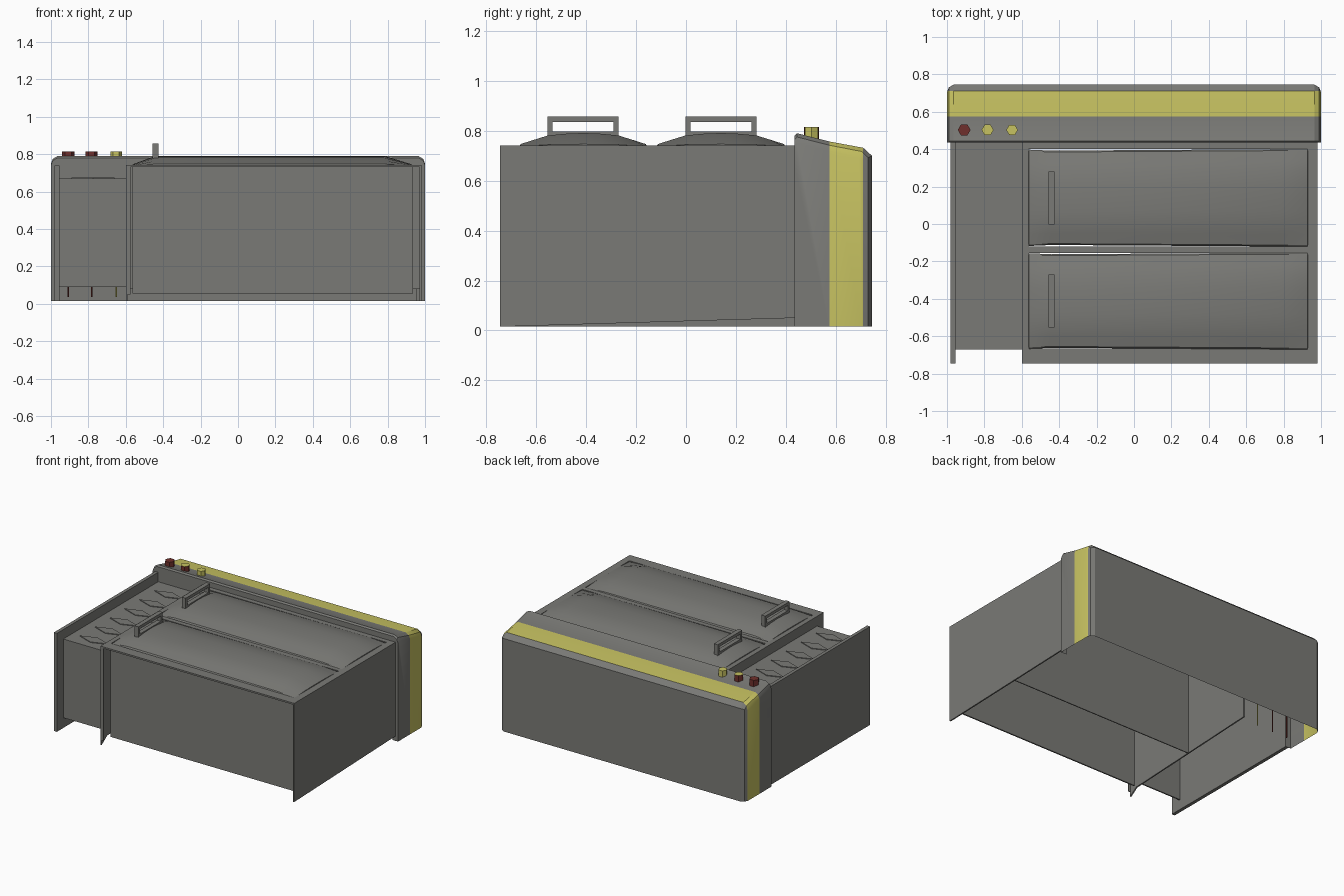
import bpy, bmesh, math
from mathutils import Vector

if "Cube" in bpy.data.objects:
    bpy.data.objects.remove(bpy.data.objects["Cube"])


def material(name, rgb):
    m = bpy.data.materials.new(name)
    m.diffuse_color = (*rgb, 1)
    m.use_nodes = True
    m.node_tree.nodes["Principled BSDF"].inputs["Base Color"].default_value = m.diffuse_color
    return m


GREY = material("steel grey", (0.195, 0.195, 0.182))
YELLOW = material("yellow", (0.57, 0.54, 0.12))
RED = material("dark red", (0.16, 0.03, 0.025))


def finish(name, bm, mats=(GREY,), smooth=False):
    bmesh.ops.recalc_face_normals(bm, faces=bm.faces)
    me = bpy.data.meshes.new(name)
    bm.to_mesh(me)
    bm.free()
    ob = bpy.data.objects.new(name, me)
    bpy.context.collection.objects.link(ob)
    for m in mats:
        me.materials.append(m)
    if smooth:
        bpy.context.view_layer.objects.active = ob
        ob.select_set(True)
        bpy.ops.object.shade_smooth_by_angle(angle=math.radians(30))
        ob.select_set(False)
    return ob


def add_prism(bm, pts, vec):
    """Extrude a planar polygon along vec."""
    f = bm.faces.new([bm.verts.new(p) for p in pts])
    ext = bmesh.ops.extrude_face_region(bm, geom=[f], use_keep_orig=True)
    vs = [v for v in ext["geom"] if isinstance(v, bmesh.types.BMVert)]
    bmesh.ops.translate(bm, verts=vs, vec=vec)


def add_box(bm, x0, x1, y0, y1, z0, z1):
    add_prism(bm, [(x0, y0, z0), (x1, y0, z0), (x1, y1, z0), (x0, y1, z0)],
              Vector((0, 0, z1 - z0)))


def boxes(name, *dims, mat=GREY):
    bm = bmesh.new()
    for d in dims:
        add_box(bm, *d)
    return finish(name, bm, (mat,))


def side_plate(name, x0, x1, yz):
    bm = bmesh.new()
    add_prism(bm, [(x0, y, z) for y, z in yz], Vector((x1 - x0, 0, 0)))
    return finish(name, bm)


# Rear housing: open shell with chamfered ends and a yellow band
def housing():
    bm = bmesh.new()
    prof = [(.435, .67), (.435, .78), (.445, .79), (.575, .757),
            (.71, .732), (.745, .70), (.745, .015)]
    shift = [(0, 0), (0, -1), (0, -1), (0, -1), (-.4, -1), (-1, -.5), (-1, 0)]
    rings = []
    for x, k in [(-1, .04), (-.99, .015), (-.965, 0), (.965, 0), (.99, .015), (1, .04)]:
        rings.append([bm.verts.new((x, y + k * a, z + k * b))
                      for (y, z), (a, b) in zip(prof, shift)])
    for r, s in zip(rings, rings[1:]):
        for i in range(len(prof) - 1):
            bm.faces.new((r[i], s[i], s[i + 1], r[i + 1]))
    for r in (rings[0], rings[-1]):
        low = bm.verts.new((r[0].co.x, .435, .015))
        bm.faces.new(r + [low])
        # narrow return strip beside the side wall
        xin = math.copysign(.955, low.co.x)
        bm.faces.new([low, r[0], bm.verts.new((xin, .435, .67)),
                      bm.verts.new((xin, .435, .015))])
    for y in (.575, .71):
        bmesh.ops.bisect_plane(bm, geom=bm.verts[:] + bm.edges[:] + bm.faces[:],
                               plane_co=(0, y, 0), plane_no=(0, 1, 0))
    for f in bm.faces:
        f.material_index = int(.575 < f.calc_center_median().y < .709)
    finish("rear_housing", bm, (GREY, YELLOW), True)


housing()

# Side walls and partition between tray and wells
side_plate("right_wall", .97, .98, [(-.745, .015), (.435, .05), (.435, .74), (-.745, .74)])
side_plate("left_wall", -.98, -.955, [(-.745, .015), (.435, .015), (.435, .74), (-.745, .74)])
side_plate("partition", -.60, -.59,
           [(-.745, .015), (-.68, .06), (.435, .11), (.435, .74), (-.745, .74)])

# Top frame around the two lids
boxes("top_frame",
      (-.60, .98, -.745, -.67, .73, .742), (-.60, .98, -.155, -.12, .73, .742),
      (-.60, .98, .40, .437, .73, .742),
      (-.60, -.565, -.67, -.155, .73, .742), (-.60, -.565, -.12, .40, .73, .742),
      (.93, .98, -.67, -.155, .73, .742), (.93, .98, -.12, .40, .73, .742))

# Front panel and inner divider
boxes("front_panel", (-.565, .935, -.675, -.665, .055, .735))
boxes("well_divider", (-.59, .97, -.142, -.135, .08, .735))
boxes("front_corner_strip", (-.60, -.575, -.745, -.74, .05, .735))

# Sunken tray with diamond marks
boxes("tray", (-.955, -.60, -.67, .435, .66, .67), (-.955, -.60, -.67, -.66, .09, .66))
bm = bmesh.new()
for i in range(6):
    y = .30 - i * .174
    add_prism(bm, [(-.89, y, .67), (-.775, y - .042, .67),
                   (-.66, y, .67), (-.775, y + .042, .67)], Vector((0, 0, .005)))
finish("tray_diamonds", bm)


# Domed lids with sloping ends, each with a bracket handle
def lid(name, yc, half):
    bm = bmesh.new()
    arch = [(-1, 0), (-.97, .012), (-.75, .03), (-.55, .046), (-.28, .053), (0, .056)]
    arch += [(-t, h) for t, h in reversed(arch[:-1])]
    rings = []
    for x, kz, ky in [(-.565, 0, 1), (-.562, .2, .99), (-.44, 1, .97),
                      (.78, 1, 1), (.927, .2, 1), (.93, 0, 1)]:
        rings.append([bm.verts.new((x, yc + t * half * ky, .735 + h * kz))
                      for t, h in arch])
    for r, s in zip(rings, rings[1:]):
        for i in range(len(arch) - 1):
            bm.faces.new((r[i], s[i], s[i + 1], r[i + 1]))
    bmesh.ops.remove_doubles(bm, verts=bm.verts, dist=.0005)
    finish(name, bm, smooth=True)
    x0, x1 = -.457, -.425
    boxes(name + "_handle",
          (x0, x1, yc - .142, yc + .142, .835, .857),
          (x0, x1, yc - .142, yc - .122, .797, .835),
          (x0, x1, yc + .122, yc + .142, .797, .835),
          (x0, x1, yc - .142, yc + .142, .770, .797))


lid("front_lid", -.412, .258)
lid("back_lid", .14, .26)


# Control knobs on long spindles
def knob(name, x, r, sides, top):
    bm = bmesh.new()
    for rad, z0, z1 in ((r, .765, .815), (.004, .035, .77)):
        pts = [(x + rad * math.cos(i * math.pi / 3), .503 + rad * math.sin(i * math.pi / 3), z0)
               for i in range(6)]
        add_prism(bm, pts, Vector((0, 0, z1 - z0)))
    for f in bm.faces:
        f.material_index = int(f.calc_center_median().z > .81)
    finish(name, bm, (sides, top))


knob("knob_left", -.908, .034, RED, RED)
knob("knob_middle", -.783, .032, RED, YELLOW)
knob("knob_right", -.652, .031, YELLOW, YELLOW)
